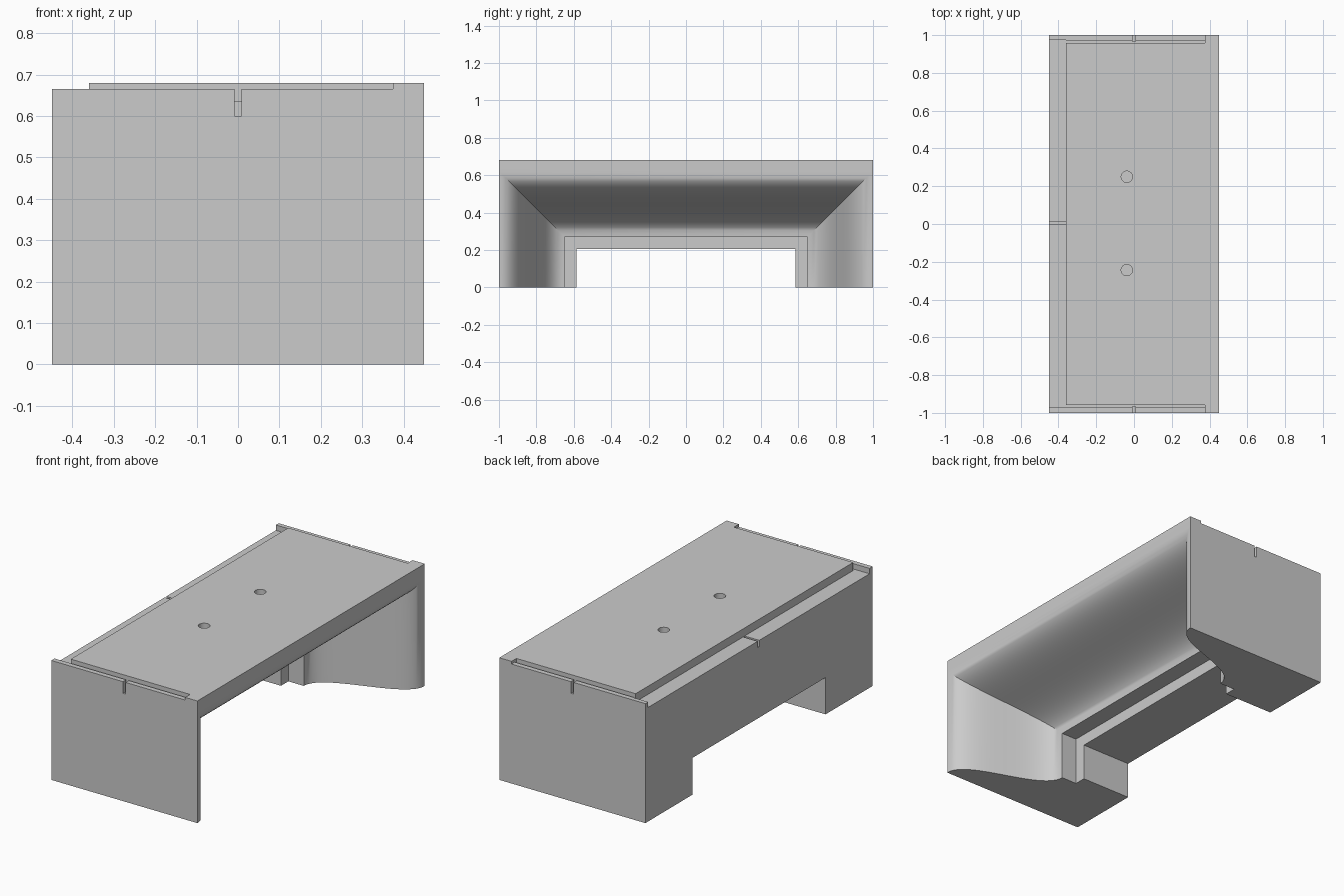
import bpy, bmesh

old = bpy.data.objects.get("Cube")
if old:
    bpy.data.objects.remove(old, do_unlink=True)

stone = bpy.data.materials.new("light_grey")
stone.use_nodes = True
GREY = (0.6, 0.6, 0.6, 1)
stone.diffuse_color = GREY
stone.node_tree.nodes["Principled BSDF"].inputs["Base Color"].default_value = GREY

TOP, HALF_X = 0.68, 0.45
LEDGE, LIP, SLOT = 0.635, 0.665, 0.60


def link(name, bm):
    mesh = bpy.data.meshes.new(name)
    bmesh.ops.recalc_face_normals(bm, faces=bm.faces)
    bm.to_mesh(mesh)
    bm.free()
    obj = bpy.data.objects.new(name, mesh)
    bpy.context.collection.objects.link(obj)
    return obj


def ogee(steps=28):
    """S-curve section as (x, distance in from the outer edge)."""
    pts = []
    for i in range(steps + 1):
        t = i / steps
        ends = t ** 3
        mid = 3 * t * (1 - t)
        rise = mid * t + ends
        pts.append((HALF_X - 0.5 * rise, 0.002 + 0.173 * mid + 0.348 * ends))
    return pts


# Moulded surround: one section swept up, across and down with mitred corners
section = [(-HALF_X, 0), (HALF_X, 0)] + ogee() + [
    (-0.145, 0.35), (-0.145, 0.415), (-HALF_X, 0.415)]

bm = bmesh.new()
rings = []
for side, raised in ((-1, False), (-1, True), (1, True), (1, False)):
    ring = []
    for x, d in section:
        z = 0
        if raised:
            z = TOP if d == 0 else 0.62 - d
        ring.append(bm.verts.new((x, side * (1 - d), z)))
    rings.append(ring)
for a, b in zip(rings, rings[1:]):
    for i in range(len(section)):
        j = (i + 1) % len(section)
        bm.faces.new((a[i], a[j], b[j], b[i]))
bm.faces.new(rings[0])
bm.faces.new(rings[-1])
surround = link("moulded_surround", bm)
surround.data.materials.append(stone)


def cut(cutter):
    cutter.hide_render = True
    mod = surround.modifiers.new("cut", 'BOOLEAN')
    mod.operation = 'DIFFERENCE'
    mod.solver = 'EXACT'
    mod.object = cutter
    bpy.context.view_layer.objects.active = surround
    bpy.ops.object.modifier_apply(modifier=mod.name)
    bpy.data.objects.remove(cutter, do_unlink=True)


def cut_box(x0, x1, y0, y1, z0):
    bm = bmesh.new()
    bmesh.ops.create_cube(bm, size=1)
    lo, hi = (x0, min(y0, y1), z0), (x1, max(y0, y1), 1)
    for v in bm.verts:
        v.co = [hi[k] if v.co[k] > 0 else lo[k] for k in range(3)]
    cut(link("box_cutter", bm))


# Sunken ledge along the rear edge, with a small cross slot
cut_box(-0.5, -0.36, -0.97, 0.975, LEDGE)
cut_box(-0.5, -0.36, -0.002, 0.012, SLOT)

# Lowered end lips, narrow grooves, end slots and dowel holes
for s in (-1, 1):
    cut_box(-0.5, 0.375, s * 0.957, s * 1.1, LIP)
    cut_box(-0.5, 0.375, s * 0.957, s * 0.972, LEDGE)
    cut_box(-0.008, 0.008, s * 0.965, s * 1.1, SLOT)
    bm = bmesh.new()
    bmesh.ops.create_cone(bm, cap_ends=True, segments=32,
                          radius1=0.03, radius2=0.03, depth=0.2)
    bmesh.ops.translate(bm, verts=bm.verts, vec=(-0.038, s * 0.247 + 0.003, TOP))
    cut(link("hole_cutter", bm))

# Smooth the curves, keep the corners crisp
bpy.ops.object.select_all(action='DESELECT')
surround.select_set(True)
bpy.context.view_layer.objects.active = surround
bpy.ops.object.shade_smooth_by_angle(angle=0.5)
